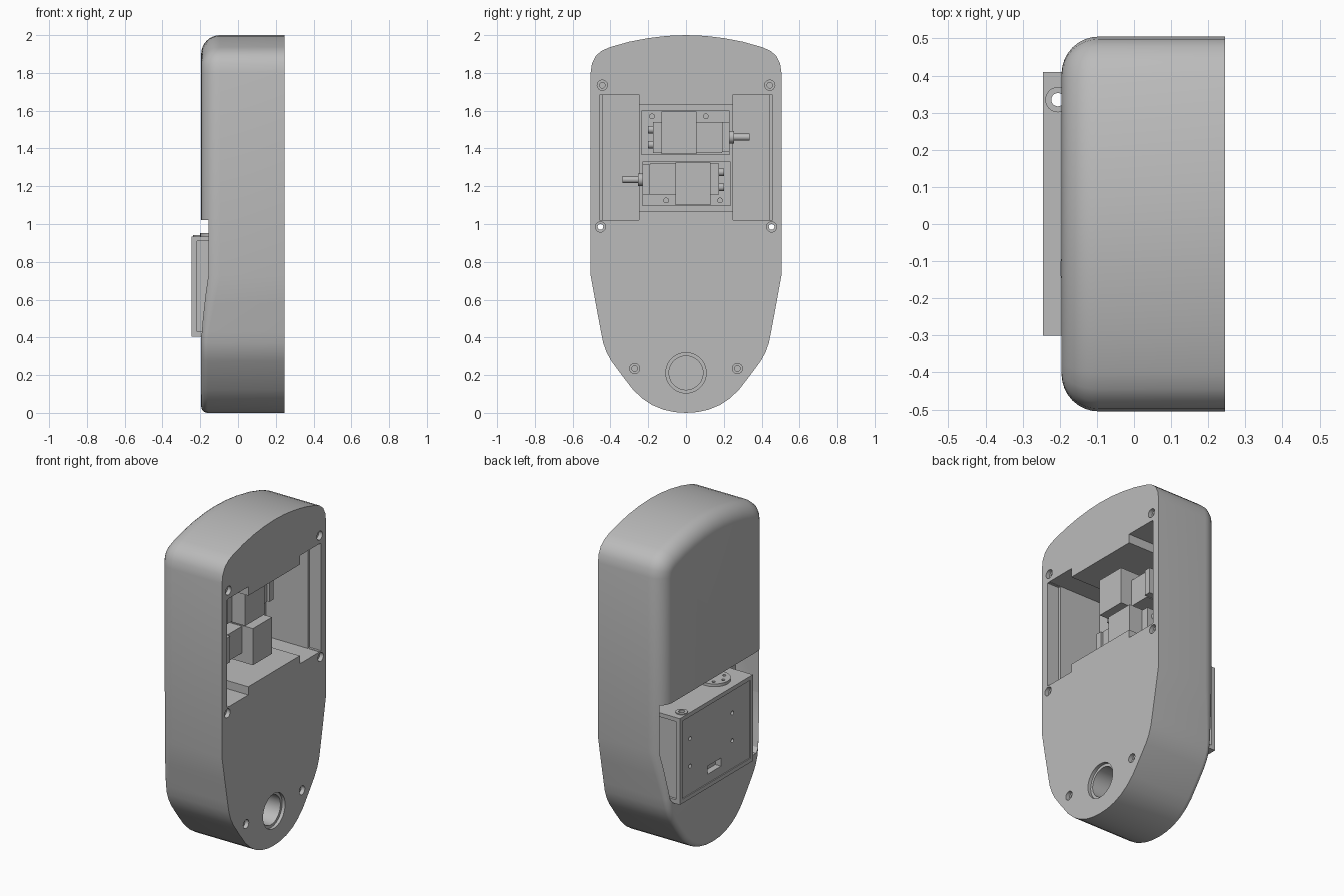
import bpy, bmesh, math
from mathutils import Vector, Matrix

cube = bpy.data.objects.get("Cube")
if cube:
    bpy.data.objects.remove(cube, do_unlink=True)

grey = bpy.data.materials.new("plain grey")
grey.use_nodes = True
grey.diffuse_color = (0.5, 0.5, 0.5, 1)
grey.node_tree.nodes["Principled BSDF"].inputs["Base Color"].default_value = (0.5, 0.5, 0.5, 1)


def finish(name, bm):
    bmesh.ops.recalc_face_normals(bm, faces=bm.faces)
    mesh = bpy.data.meshes.new(name)
    bm.to_mesh(mesh)
    bm.free()
    mesh.materials.append(grey)
    obj = bpy.data.objects.new(name, mesh)
    bpy.context.collection.objects.link(obj)
    return obj


def loft(name, rings):
    """Skin matching rings of points and cap both ends."""
    bm = bmesh.new()
    loops = [[bm.verts.new(p) for p in ring] for ring in rings]
    n = len(loops[0])
    for a, b in zip(loops, loops[1:]):
        for i in range(n):
            j = (i + 1) % n
            bm.faces.new((a[i], a[j], b[j], b[i]))
    bm.faces.new(loops[0])
    bm.faces.new(loops[-1])
    return finish(name, bm)


def prism(name, outline, x0, x1):
    return loft(name, [[(x, y, z) for y, z in outline] for x in (x0, x1)])


def box(name, xs, ys, zs):
    (y0, y1), (z0, z1) = ys, zs
    return prism(name, [(y0, z0), (y1, z0), (y1, z1), (y0, z1)], *xs)


def rod(name, centre, radius, length, axis, sides=32):
    bm = bmesh.new()
    turn = Vector((0, 0, 1)).rotation_difference(Vector(axis)).to_matrix().to_4x4()
    bmesh.ops.create_cone(bm, cap_ends=True, segments=sides, radius1=radius, radius2=radius,
                          depth=length, matrix=Matrix.Translation(centre) @ turn)
    return finish(name, bm)


def smooth(obj):
    bpy.ops.object.select_all(action='DESELECT')
    obj.select_set(True)
    bpy.context.view_layer.objects.active = obj
    bpy.ops.object.shade_smooth_by_angle(angle=math.radians(32))


def cut(obj, cutters):
    bpy.context.view_layer.objects.active = obj
    for c in cutters:
        c.hide_render = True
        mod = obj.modifiers.new("cut", 'BOOLEAN')
        mod.operation = 'DIFFERENCE'
        mod.solver = 'EXACT'
        mod.object = c
        bpy.ops.object.modifier_apply(modifier=mod.name)
        bpy.data.objects.remove(c, do_unlink=True)


X, Y, Z = (1, 0, 0), (0, 1, 0), (0, 0, 1)
FACE, BACK = 0.245, -0.195

# Shell outline, half of it then mirrored
half = [(0, 0), (.06, .004), (.12, .017), (.18, .042), (.23, .075), (.28, .122), (.34, .2),
        (.395, .275), (.42, .32), (.438, .37), (.45, .43), (.478, .58), (.505, .73), (.505, 1.8),
        (.498, 1.85), (.478, 1.89), (.445, 1.918), (.4, 1.937), (.3, 1.965), (.2, 1.984),
        (.1, 1.996), (0, 2)]
outline = half + [(-y, z) for y, z in half[-2:0:-1]]


def inset_ring(t):
    """Ring at angle t of the back rounding, which is tighter near the bottom."""
    ring, n = [], len(outline)
    for i, (y, z) in enumerate(outline):
        a, b = Vector(outline[i - 1]), Vector(outline[(i + 1) % n])
        p = Vector((y, z))
        d = ((p - a).normalized() + (b - p).normalized()).normalized()
        r = 0.035 + 0.065 * min(1, max(0, (z - 0.4) / 0.33))
        off = r * (1 - math.cos(t))
        ring.append((BACK + r * (1 - math.sin(t)), y - d.y * off, z + d.x * off))
    return ring


rings = [[(FACE, y, z) for y, z in outline]]
rings += [inset_ring(math.pi / 2 * k / 8) for k in range(9)]
shell = loft("shell", rings)

# Motor bay, rear notch, round port and screw holes
notch = [(-.483, 1.02), (-.483, .73), (-.425, .425), (-.4, .4),
         (.4, .4), (.425, .425), (.483, .73), (.483, 1.02)]
cutters = [prism("notch_cutter", notch, -.4, 0),
           box("bay_cutter", (-.1, .4), (-.26, .26), (1.07, 1.63)),
           rod("port_rim_cutter", (.245, 0, .212), .107, .04, X, 48),
           rod("port_cutter", (.245, 0, .212), .09, .32, X, 48)]
for s in (-1, 1):
    def span(a, b):
        return sorted((s * a, s * b))
    cutters.append(box("side_bay_cutter", (-.12, .4), span(.25, .442), (1.02, 1.685)))
    cutters.append(box("side_rim_cutter", (.165, .4), span(.252, .457), (1.022, 1.683)))
    for y, z, depth in ((.443, 1.735, .3), (.453, .985, .6), (.272, .235, .3)):
        cutters.append(rod("screw_head_cutter", (FACE, s * y, z), .027, .05, X, 24))
        cutters.append(rod("screw_cutter", (FACE, s * y, z), .015, depth, X, 20))
cut(shell, cutters)
smooth(shell)

# Two geared motors, the second turned half a turn about the bay centre
MID = 1.3475


def motor(prefix, s):
    def ys(a, b):
        return sorted((s * a, s * b))

    def zs(a, b):
        return sorted((MID + s * (a - MID), MID + s * (b - MID)))

    def at(x, y, z):
        return (x, s * y, MID + s * (z - MID))
    blocks = {"mount": ((-.11, -.05), (-.235, .23), (1.365, 1.6)),
              "can": ((-.1, .14), (-.13, .055), (1.37, 1.595)),
              "gearbox": ((-.1, .065), (.055, .19), (1.375, 1.54)),
              "end_cap": ((-.1, .05), (-.175, -.13), (1.375, 1.54)),
              "flange": ((-.1, .08), (.19, .23), (1.38, 1.54))}
    for part, (x, y, z) in blocks.items():
        box(prefix + part, x, ys(*y), zs(*z))
    for part, y, r, length in (("neck", .24, .033, .03), ("shaft", .28, .018, .11)):
        smooth(rod(prefix + part, at(0, y, 1.46), r, length, Y, 20))
    for y, z in ((-.18, 1.57), (.105, 1.57)):
        smooth(rod(prefix + "mount_screw", at(-.045, y, z), .015, .02, X, 16))
    for z in (1.5, 1.42):
        smooth(rod(prefix + "terminal", at(0, -.185, z), .02, .03, Y, 16))


motor("upper_motor_", 1)
motor("lower_motor_", -1)

# Rear drive unit held between two plates
unit = box("drive_unit", (-.238, .01), (-.285, .395), (.42, .92))
holes = [rod("hole_cutter", (-.24, y, z), .012, .06, X, 16)
         for y in (-.11, .3) for z in (.6, .77)]
holes.append(box("slot_cutter", (-.3, -.2), (0, .13), (.485, .535)))
holes.append(rod("pivot_cutter", (-.205, .335, .67), .018, 1, Z, 20))
cut(unit, holes)
smooth(unit)
for name, z in (("top_plate", .91), ("bottom_plate", .405)):
    plate = box(name, (-.245, .01), (-.3, .41), (z, z + .025))
    cut(plate, [rod("pivot_cutter", (-.205, .335, z), .018, .2, Z, 20)])
    smooth(plate)
for name, y in (("left_edge", .385), ("right_edge", -.3)):
    box(name, (-.245, -.218), (y, y + .025), (.425, .915))

# Pivot collar and drive disc on the top plate
collar = rod("pivot_collar", (-.205, .335, .937), .034, .008, Z)
cut(collar, [rod("pivot_cutter", (-.205, .335, .937), .018, .1, Z, 20)])
smooth(collar)
disc = rod("drive_disc", (-.11, -.12, .942), .09, .02, Z, 40)
cut(disc, [rod("disc_hole_cutter", (-.11 + .06 * math.cos(k * math.pi / 3),
                                    -.12 + .06 * math.sin(k * math.pi / 3), .955), .01, .03, Z, 12)
           for k in range(6)])
smooth(disc)
